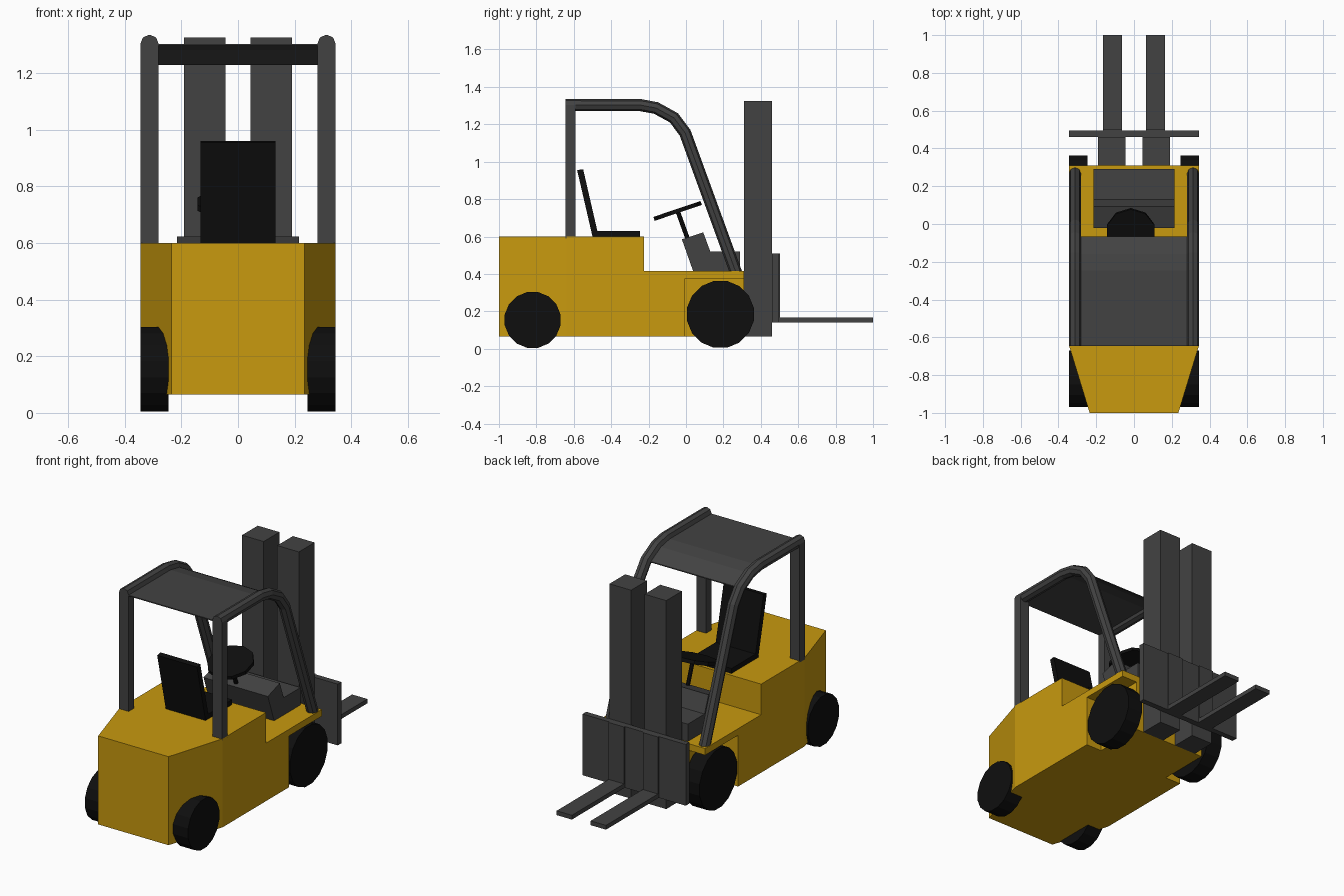
import bpy, bmesh, math
from mathutils import Matrix, Vector

if "Cube" in bpy.data.objects:
    bpy.data.objects.remove(bpy.data.objects["Cube"], do_unlink=True)


def material(name, rgb):
    m = bpy.data.materials.new(name)
    m.use_nodes = True
    m.diffuse_color = (*rgb, 1)
    bsdf = next(n for n in m.node_tree.nodes if n.type == 'BSDF_PRINCIPLED')
    bsdf.inputs["Base Color"].default_value = (*rgb, 1)
    bsdf.inputs["Roughness"].default_value = 0.7
    return m


YELLOW = material("yellow paint", (0.58, 0.32, 0.0045))
GREY = material("dark grey steel", (0.055, 0.055, 0.055))
BLACK = material("black rubber", (0.0045, 0.0045, 0.0045))


def finish(name, bm, mat):
    bmesh.ops.recalc_face_normals(bm, faces=bm.faces[:])
    me = bpy.data.meshes.new(name)
    bm.to_mesh(me)
    bm.free()
    me.materials.append(mat)
    ob = bpy.data.objects.new(name, me)
    bpy.context.collection.objects.link(ob)
    return ob


def side_prism(profile, x0, x1):
    """Extrude a (y, z) outline across the width."""
    bm = bmesh.new()
    face = bm.faces.new([bm.verts.new((x0, y, z)) for y, z in profile])
    ext = bmesh.ops.extrude_face_region(bm, geom=[face])["geom"]
    verts = [g for g in ext if isinstance(g, bmesh.types.BMVert)]
    bmesh.ops.translate(bm, verts=verts, vec=(x1 - x0, 0, 0))
    return bm


def box(name, x, y, z, mat):
    outline = [(y[0], z[0]), (y[1], z[0]), (y[1], z[1]), (y[0], z[1])]
    return finish(name, side_prism(outline, *x), mat)


def cylinder(name, center, axis, radius, depth, sides, mat, spin=0):
    bm = bmesh.new()
    turn = Vector(axis).to_track_quat('Z', 'Y').to_matrix().to_4x4()
    place = Matrix.Translation(center) @ turn @ Matrix.Rotation(spin, 4, 'Z')
    bmesh.ops.create_cone(bm, cap_ends=True, segments=sides, radius1=radius,
                          radius2=radius, depth=depth, matrix=place)
    return finish(name, bm, mat)


def span(side, a, b):
    """Width range mirrored to the given side."""
    return sorted((side * a, side * b))


SIDES = (("left", 1), ("right", -1))
HALF = 0.345

# Body: stepped side profile with a tapered counterweight
bm = side_prism([(-1, .065), (.31, .065), (.31, .415), (-.225, .415),
                 (-.225, .6), (-1, .6)], -HALF, HALF)
bmesh.ops.bisect_plane(bm, geom=bm.verts[:] + bm.edges[:] + bm.faces[:],
                       plane_co=(0, -.64, 0), plane_no=(0, 1, 0))
for v in bm.verts:
    if v.co.y < -.9:
        v.co.x *= .235 / HALF
body = finish("body", bm, YELLOW)

# Front wheel arches cut out of the body
for side, s in SIDES:
    cutter = box(side + "_arch_cutter", span(s, .24, .5), (-.005, .5), (-.1, .375), YELLOW)
    cutter.hide_render = True
    cut = body.modifiers.new(side + " arch", 'BOOLEAN')
    cut.operation = 'DIFFERENCE'
    cut.solver = 'EXACT'
    cut.object = cutter
    bpy.context.view_layer.objects.active = body
    bpy.ops.object.modifier_apply(modifier=cut.name)
    bpy.data.objects.remove(cutter, do_unlink=True)

# Wheels
for side, s in SIDES:
    for end, y, r in (("front", .184, .182), ("rear", -.82, .152)):
        cylinder(f"{side}_{end}_wheel", (s * .295, y, r + .002), (1, 0, 0),
                 r, .1, 16, BLACK, math.pi / 16)

# Overhead guard: posts, bent rails and thin roof
ARC = [(-.645, 1.303), (-.245, 1.303), (-.16, 1.287), (-.065, 1.235)]
for side, s in SIDES:
    box(side + "_guard_post", span(s, .28, HALF), (-.645, -.592), (.59, 1.303), GREY)
    curve = bpy.data.curves.new(side + "_guard_rail", 'CURVE')
    curve.dimensions = '3D'
    curve.bevel_depth = .0325
    curve.bevel_resolution = 2
    curve.use_fill_caps = True
    path = ARC + [(-.005, 1.155), (.27, .4)]
    spline = curve.splines.new('POLY')
    spline.points.add(len(path) - 1)
    spline.use_smooth = False
    for p, (y, z) in zip(spline.points, path):
        p.co = (s * .3125, y, z, 1)
    curve.materials.append(GREY)
    rail = bpy.data.objects.new(side + "_guard_rail", curve)
    bpy.context.collection.objects.link(rail)
    bpy.ops.object.select_all(action='DESELECT')
    rail.select_set(True)
    bpy.context.view_layer.objects.active = rail
    bpy.ops.object.convert(target='MESH')

under = [(y, z - .006) for y, z in reversed(ARC)]
finish("roof", side_prism(ARC + under, -.29, .29), GREY)

# Seat with raked back
finish("seat", side_prism([(-.5, .6), (-.582, .955), (-.55, .96), (-.474, .63),
                           (-.245, .63), (-.245, .6)], -.133, .133), BLACK)

# Dashboard and steering
finish("dashboard", side_prism([(.04, .41), (-.022, .585), (.092, .622), (.13, .52),
                                (.29, .52), (.29, .41)], -.215, .215), GREY)
hub, foot = Vector((-.017, -.045, .737)), Vector((-.017, .01, .585))
cylinder("steering_wheel", hub, (0, -.32, .947), .133, .022, 10, BLACK)
cylinder("steering_column", (hub + foot) / 2, hub - foot, .012,
         (hub - foot).length, 8, BLACK)

# Mast columns, carriage plate and L-shaped forks
box("carriage_plate", (-HALF, HALF), (.46, .495), (.14, .51), GREY)
for side, s in SIDES:
    box(side + "_mast", span(s, .045, .19), (.31, .46), (.065, 1.325), GREY)
    fork = [(.47, .14), (1, .14), (1, .166), (.503, .166), (.503, .51), (.47, .51)]
    finish(side + "_fork", side_prism(fork, *span(s, .063, .165)), GREY)
